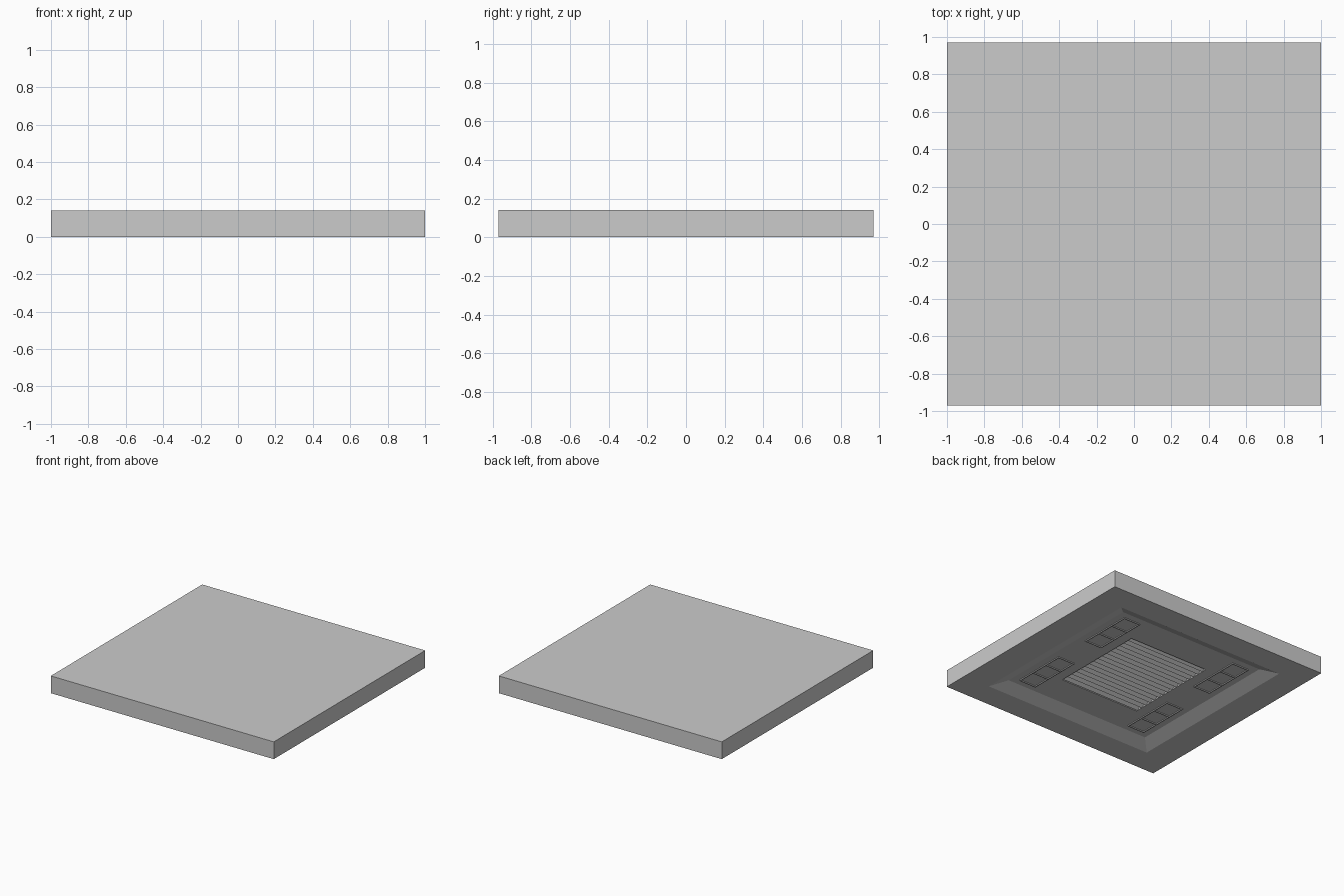
import bpy, bmesh, math
from mathutils import Matrix

if "Cube" in bpy.data.objects:
    bpy.data.objects.remove(bpy.data.objects["Cube"])

W, D, H = 1.0, 0.97, 0.14     # half width, half depth, height
OPEN, FLOOR = 0.765, 0.66     # half sizes of recess mouth and recess ceiling
Z = 0.045                     # height of the recessed face
VX, VY, VZ = 0.36, 0.40, 0.08 # vent pocket half sizes and its top


def make(name, bm):
    bmesh.ops.recalc_face_normals(bm, faces=bm.faces)
    me = bpy.data.meshes.new(name)
    bm.to_mesh(me)
    bm.free()
    ob = bpy.data.objects.new(name, me)
    bpy.context.collection.objects.link(ob)
    return ob


def add_box(bm, x0, x1, y0, y1, z0, z1, tilt=0):
    m = (Matrix.Translation(((x0 + x1) / 2, (y0 + y1) / 2, (z0 + z1) / 2))
         @ Matrix.Rotation(tilt, 4, 'X')
         @ Matrix.Diagonal((x1 - x0, y1 - y0, z1 - z0, 1)))
    bmesh.ops.create_cube(bm, size=1, matrix=m)


# Panel body: nested rectangles from the top, round the rim, up into the vent pocket
bm = bmesh.new()
levels = [(W, D, H), (W, D, 0), (OPEN, OPEN, 0), (FLOOR, FLOOR, Z),
          (VX, VY, Z), (VX, VY, VZ)]
rings = [[bm.verts.new((sx * x, sy * y, z))
          for sx, sy in ((-1, -1), (1, -1), (1, 1), (-1, 1))] for x, y, z in levels]
for a, b in zip(rings, rings[1:]):
    for i in range(4):
        j = (i + 1) % 4
        bm.faces.new((a[i], a[j], b[j], b[i]))
bm.faces.new(rings[0])
bm.faces.new(rings[-1])
make("ceiling_panel", bm)

# Vent slats running across x inside the pocket
bm = bmesh.new()
N = 16
pitch = 2 * VY / N
for i in range(N):
    y = -VY + pitch * (i + 0.5)
    add_box(bm, -VX, VX, y - 0.02, y + 0.02, Z + 0.010, Z + 0.016, math.radians(35))
make("vent_slats", bm)

# Four light fittings: shallow frames with three cells each
t = 0.008
for sx, side in ((-1, "left"), (1, "right")):
    for sy, end in ((-1, "front"), (1, "back")):
        bm = bmesh.new()
        cx, cy, hx, hy = sx * 0.525, sy * 0.38, 0.077, 0.226
        z0, z1 = Z - 0.008, Z + 0.002
        for s in (-1, 1):
            x = cx + s * (hx - t / 2)
            add_box(bm, x - t / 2, x + t / 2, cy - hy, cy + hy, z0, z1)
        for k in range(4):
            y = cy - hy + t / 2 + k * (2 * hy - t) / 3
            add_box(bm, cx - hx + t, cx + hx - t, y - t / 2, y + t / 2, z0, z1)
        make(f"light_frame_{end}_{side}", bm)
